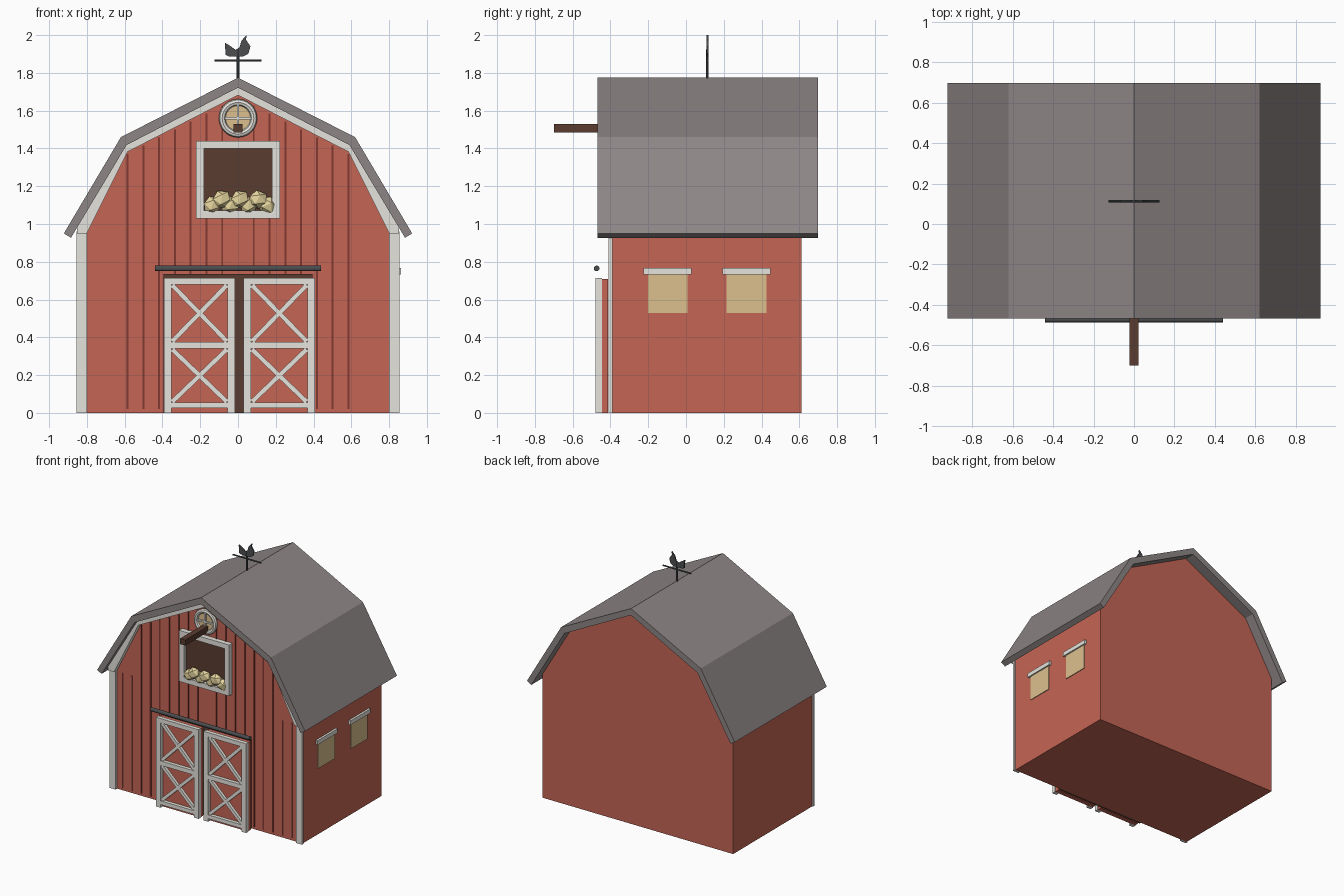
import bpy, bmesh, math, random
from mathutils import Vector, Matrix

if "Cube" in bpy.data.objects:
    bpy.data.objects.remove(bpy.data.objects["Cube"])

random.seed(4)


def mat(name, r, g, b):
    m = bpy.data.materials.new(name)
    m.diffuse_color = (r, g, b, 1)
    m.use_nodes = True
    m.node_tree.nodes["Principled BSDF"].inputs["Base Color"].default_value = m.diffuse_color
    return m


RED = mat("barn_red", 0.56, 0.13, 0.09)
DARK_RED = mat("dark_red", 0.22, 0.04, 0.03)
WHITE = mat("white_trim", 0.78, 0.77, 0.72)
ROOF = mat("roof_grey", 0.27, 0.235, 0.235)
BROWN = mat("dark_wood", 0.1, 0.045, 0.03)
GLASS = mat("warm_glass", 0.72, 0.53, 0.27)
HAY = mat("hay", 0.78, 0.66, 0.34)
IRON = mat("iron", 0.07, 0.075, 0.08)


def finish(name, bm, m):
    bmesh.ops.recalc_face_normals(bm, faces=bm.faces)
    me = bpy.data.meshes.new(name)
    bm.to_mesh(me)
    bm.free()
    me.materials.append(m)
    ob = bpy.data.objects.new(name, me)
    bpy.context.collection.objects.link(ob)
    return ob


def add_box(bm, x0, x1, y0, y1, z0, z1, rot=0):
    """Box by its limits, optionally turned about y."""
    c = Vector(((x0 + x1) / 2, (y0 + y1) / 2, (z0 + z1) / 2))
    M = Matrix.Translation(c) @ Matrix.Rotation(rot, 4, 'Y') @ Matrix.Diagonal((x1 - x0, y1 - y0, z1 - z0, 1))
    bmesh.ops.create_cube(bm, size=1, matrix=M)


def boxes(name, m, *limits):
    bm = bmesh.new()
    for l in limits:
        add_box(bm, *l)
    return finish(name, bm, m)


def prism(name, pts, y0, y1, m):
    """Extrude an x-z outline along y."""
    bm = bmesh.new()
    f = bm.faces.new([bm.verts.new((x, y0, z)) for x, z in pts])
    r = bmesh.ops.extrude_face_region(bm, geom=[f])
    bmesh.ops.translate(bm, vec=(0, y1 - y0, 0), verts=[v for v in r['geom'] if isinstance(v, bmesh.types.BMVert)])
    return finish(name, bm, m)


def cylinder(name, r, length, loc, axis, m, n=12):
    bm = bmesh.new()
    M = Matrix.Translation(loc)
    if axis != 'Z':
        M = M @ Matrix.Rotation(math.pi / 2, 4, 'Y' if axis == 'X' else 'X')
    bmesh.ops.create_cone(bm, cap_ends=True, segments=n, radius1=r, radius2=r, depth=length, matrix=M)
    return finish(name, bm, m)


def mirrored(half):
    """Outline running right eave -> ridge -> left eave."""
    return half + [(-x, z) for x, z in reversed(half[:-1])]


F = -0.39  # front wall plane

# Gambrel body and roof shell
prism("barn_body", mirrored([(0.847, 0), (0.847, 0.985), (0.59, 1.42), (0, 1.725)]), F, 0.612, RED)
outer = mirrored([(0.922, 0.95), (0.62, 1.46), (0, 1.775)])
inner = mirrored([(0.884, 0.927), (0.59, 1.418), (0, 1.722)])
prism("roof", outer + inner[::-1], -0.468, 0.698, ROOF)

# Front trim: barge boards and corner posts
prism("gable_trim", mirrored([(0.853, 0.95), (0.853, 0.98), (0.59, 1.418), (0, 1.722)])
      + mirrored([(0.80, 0.95), (0.585, 1.382), (0, 1.682)])[::-1], -0.43, F, WHITE)
boxes("corner_posts", WHITE, *[(min(s * 0.8, s * 0.855), max(s * 0.8, s * 0.855), -0.41, F + 0.002, 0, 0.96)
                               for s in (-1, 1)])

# Vertical battens on the front wall
bm_in, bm_out = bmesh.new(), bmesh.new()
for i in range(1, 10):
    for s in (-1, 1):
        x = s * i * 0.0835
        top = 1.67 - abs(x) * 0.51 if abs(x) < 0.585 else 0.94
        b = bm_in if i < 8 else bm_out
        add_box(b, x - 0.005, x + 0.005, F - 0.006, F + 0.002, 0.02, top)
finish("inner_battens", bm_in, DARK_RED)
finish("outer_battens", bm_out, RED)

# Doorway and the two sliding doors
boxes("doorway", BROWN, (-0.395, 0.395, -0.405, F + 0.002, 0, 0.735))
for side, x0, x1 in (("left", -0.392, -0.015), ("right", 0.03, 0.407)):
    boxes(side + "_door_panel", RED, (x0 + 0.005, x1 - 0.005, -0.45, -0.412, 0, 0.71))
    bm = bmesh.new()
    y0, y1, w = -0.478, -0.446, 0.04
    add_box(bm, x0, x0 + w, y0, y1, 0, 0.715)
    add_box(bm, x1 - w, x1, y0, y1, 0, 0.715)
    for z0, z1 in ((0.025, 0.055), (0.34, 0.375), (0.68, 0.715)):
        add_box(bm, x0 + w, x1 - w, y0, y1, z0, z1)
    for z0, z1 in ((0.055, 0.34), (0.375, 0.68)):
        dx, dz = x1 - x0 - 2 * w, z1 - z0
        L, xc, zc = math.hypot(dx, dz) - 0.01, (x0 + x1) / 2, (z0 + z1) / 2
        for s in (-1, 1):
            add_box(bm, xc - L / 2, xc + L / 2, y0 + 0.005, y1, zc - 0.0125, zc + 0.0125, s * math.atan2(dz, dx))
    finish(side + "_door_frame", bm, WHITE)
cylinder("door_rail", 0.015, 0.88, (0, -0.473, 0.765), 'X', IRON)

# Hay loft opening with hay
boxes("loft_opening", BROWN, (-0.19, 0.19, -0.40, F + 0.002, 1.05, 1.42))
boxes("loft_frame", WHITE, (-0.222, -0.18, -0.43, F, 1.03, 1.44), (0.18, 0.222, -0.43, F, 1.03, 1.44),
      (-0.18, 0.18, -0.43, F, 1.40, 1.44), (-0.18, 0.18, -0.43, F, 1.03, 1.072))
bm = bmesh.new()
for i in range(7):
    M = (Matrix.Translation((-0.135 + i * 0.048, -0.415 - 0.012 * (i % 2), 1.10 + 0.03 * (i % 2)))
         @ Matrix.Rotation(random.uniform(-0.6, 0.6), 4, 'Y') @ Matrix.Diagonal((0.055, 0.036, 0.05, 1)))
    bmesh.ops.create_icosphere(bm, subdivisions=1, radius=1, matrix=M)
finish("hay", bm, HAY)

# Round window: ring, pane and cross bars
bpy.ops.mesh.primitive_torus_add(major_segments=24, minor_segments=8, major_radius=0.084, minor_radius=0.018,
                                 location=(0, -0.41, 1.56), rotation=(math.pi / 2, 0, 0))
ring = bpy.context.object
ring.name = "round_window_ring"
ring.data.materials.append(WHITE)
bpy.ops.object.shade_smooth_by_angle()
cylinder("round_window_pane", 0.08, 0.02, (0, -0.40, 1.56), 'Y', GLASS, 24)
boxes("round_window_bars", WHITE, (-0.075, 0.075, -0.42, -0.405, 1.554, 1.566),
      (-0.006, 0.006, -0.42, -0.405, 1.485, 1.635))

# Hoist beam
boxes("hoist_beam", BROWN, (-0.023, 0.023, -0.70, F, 1.485, 1.53))

# Two windows on the right wall
for i, y in enumerate((-0.097, 0.32)):
    boxes("side_window_%d" % (i + 1), GLASS, (0.84, 0.853, y - 0.105, y + 0.105, 0.53, 0.74))
    boxes("window_cap_%d" % (i + 1), WHITE, (0.84, 0.864, y - 0.127, y + 0.127, 0.732, 0.766))

# Weathervane
cylinder("vane_pole", 0.007, 0.18, (0, 0.113, 1.835), 'Z', IRON, 8)
cylinder("vane_arm", 0.006, 0.25, (0, 0.113, 1.866), 'X', IRON, 8)
prism("vane_bird", [(-0.065, 1.895), (-0.07, 1.96), (-0.045, 1.945), (-0.012, 1.922), (0.008, 1.935),
                    (0.018, 1.97), (0.045, 2.0), (0.043, 1.975), (0.066, 1.94), (0.055, 1.902), (0.03, 1.888),
                    (-0.05, 1.888)], 0.108, 0.118, IRON)
